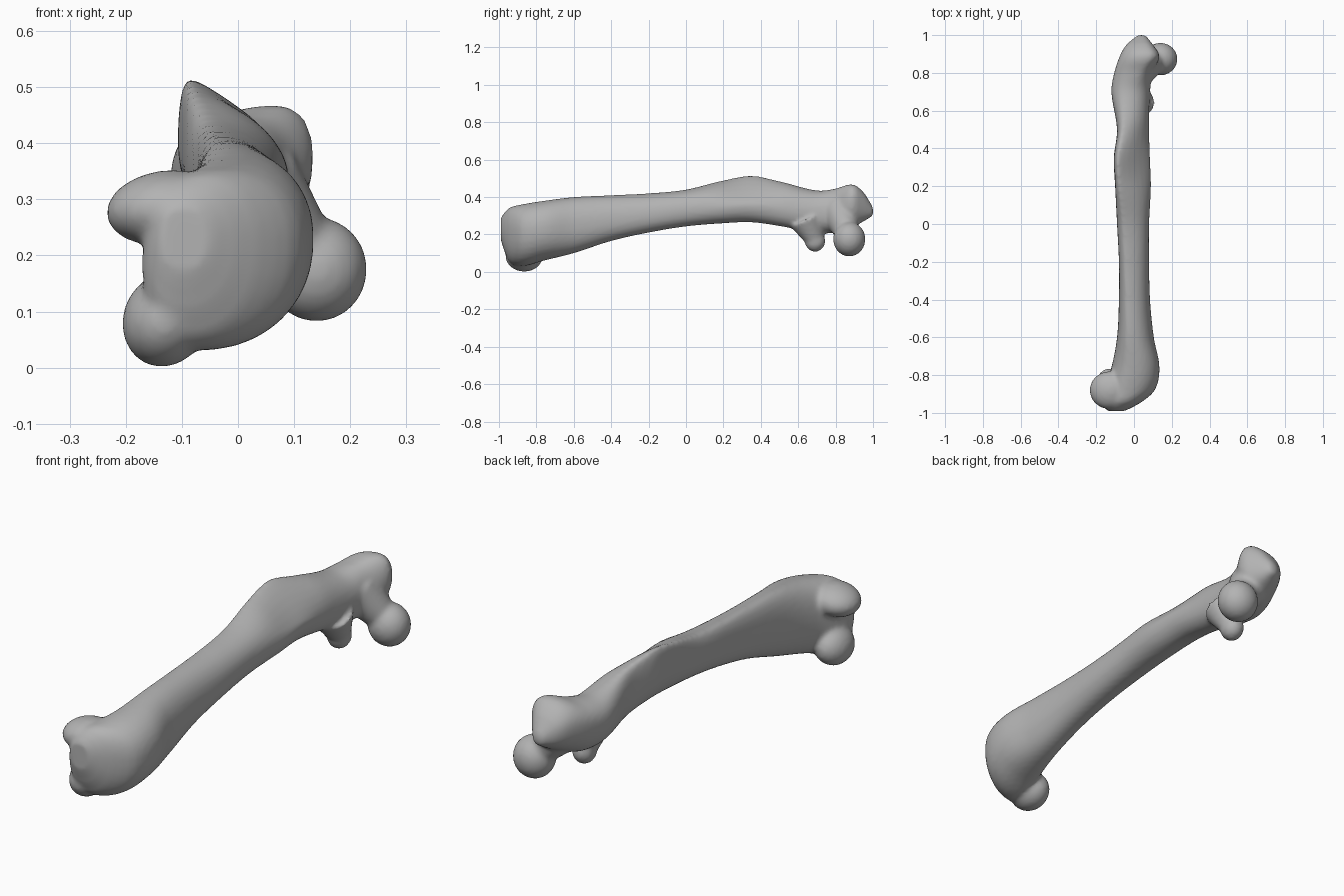
import bpy
import bmesh
import math
from mathutils import Matrix, Vector

cube = bpy.data.objects.get("Cube")
if cube:
    bpy.data.objects.remove(cube, do_unlink=True)

bone_grey = bpy.data.materials.new("bone_grey")
bone_grey.use_nodes = True
colour = (0.45, 0.45, 0.45, 1)
bone_grey.diffuse_color = colour
bone_grey.node_tree.nodes["Principled BSDF"].inputs["Base Color"].default_value = colour

# Shaft stations: y, left x, left z, top x, top z, right x, right z, bottom x, bottom z
STATIONS = [
    (-0.99, -.14, .23, -.10, .29, -.05, .23, -.10, .17),
    (-0.95, -.17, .19, -.07, .34, .03, .22, -.10, .06),
    (-0.88, -.16, .18, -.03, .36, .11, .22, -.07, .03),
    (-0.76, -.12, .20, -.01, .38, .135, .23, -.03, .06),
    (-0.60, -.09, .24, -.02, .40, .105, .24, 0, .10),
    (-0.40, -.08, .28, -.03, .41, .085, .27, 0, .165),
    (-0.20, -.08, .31, -.04, .42, .08, .30, 0, .21),
    (0.00, -.09, .34, -.05, .44, .08, .33, 0, .243),
    (0.20, -.10, .38, -.08, .49, .09, .35, 0, .26),
    (0.35, -.107, .40, -.085, .515, .085, .36, 0, .265),
    (0.50, -.09, .37, -.06, .485, .08, .34, 0, .245),
    (0.70, -.12, .34, -.03, .435, .085, .31, 0, .21),
    (0.80, -.105, .35, .02, .445, .10, .31, 0, .21),
    (0.89, -.075, .36, .07, .468, .135, .38, .03, .24),
    (0.95, -.04, .35, .06, .425, .10, .36, .04, .27),
    (1.00, .02, .32, .04, .345, .06, .32, .04, .30),
]
SIDES = 32


def smooth_station(y):
    """Blend the stations with a cubic curve so the shaft has no kinks."""
    i = max(k for k in range(len(STATIONS) - 1) if STATIONS[k][0] <= y)
    a, b = STATIONS[i], STATIONS[i + 1]
    before, after = STATIONS[max(i - 1, 0)], STATIONS[min(i + 2, len(STATIONS) - 1)]
    step = b[0] - a[0]
    t = (y - a[0]) / step
    values = []
    for p, q, r, s in zip(before[1:], a[1:], b[1:], after[1:]):
        m = (r - p) / (b[0] - before[0]) * step
        n = (s - q) / (after[0] - a[0]) * step
        values.append(q + t * m + t * t * (3 * (r - q) - 2 * m - n)
                      + t ** 3 * (2 * (q - r) + m + n))
    return values


def section(y):
    """Four quarter curves through the left, top, right and bottom points."""
    lx, lz, tx, tz, rx, rz, bx, bz = smooth_station(y)
    ridge = math.exp(-((y - 0.33) / 0.17) ** 2)
    ring = []
    for k in range(SIDES):
        angle = 2 * math.pi * (k + 0.5) / SIDES
        c, s = math.cos(angle), math.sin(angle)
        power = 0.9 + 0.7 * ridge if c > 0 and s > 0 else 0.9
        mid_x, side_z, end_z = (tx, rz if c > 0 else lz, tz) if s > 0 else \
                               (bx, rz if c > 0 else lz, bz)
        end_x = rx if c > 0 else lx
        ring.append(Vector((mid_x + (end_x - mid_x) * abs(c) ** power, y,
                            side_z + (end_z - side_z) * abs(s) ** power)))
    return ring


def add_shaft(bm):
    count = 90
    first, last = STATIONS[0][0], STATIONS[-1][0]
    rings = []
    for k in range(count + 1):
        y = first + (last - first) * min(k / count, 0.9999)
        rings.append([bm.verts.new(p) for p in section(y)])
    for a, b in zip(rings, rings[1:]):
        for k in range(SIDES):
            n = (k + 1) % SIDES
            bm.faces.new((a[k], a[n], b[n], b[k]))
    bm.faces.new(rings[0][::-1])
    bm.faces.new(rings[-1])


def add_ball(bm, centre, radii, tilt=0):
    matrix = (Matrix.Translation(centre) @ Matrix.Rotation(tilt, 4, 'Y')
              @ Matrix.Diagonal((*radii, 1)))
    bmesh.ops.create_icosphere(bm, subdivisions=4, radius=1, matrix=matrix)


def add_neck(bm, start, end, r1, r2):
    start, end = Vector(start), Vector(end)
    axis = end - start
    matrix = (Matrix.Translation((start + end) / 2)
              @ axis.to_track_quat('Z', 'Y').to_matrix().to_4x4())
    bmesh.ops.create_cone(bm, cap_ends=True, segments=32, radius1=r1,
                          radius2=r2, depth=axis.length, matrix=matrix)


bm = bmesh.new()
add_shaft(bm)
# Ball joint and its neck
add_ball(bm, (.14, .873, .175), (.09, .086, .093))
add_neck(bm, (.02, .82, .32), (.12, .865, .20), .10, .062)
# Small knob under the upper shaft
add_ball(bm, (.02, .69, .165), (.05, .055, .058))
add_neck(bm, (.02, .64, .28), (.02, .69, .17), .09, .05)
# Two knuckles at the lower end
add_ball(bm, (-.13, -.88, .285), (.105, .10, .066), math.radians(-8))
add_ball(bm, (-.13, -.865, .085), (.075, .10, .085), math.radians(20))
bmesh.ops.recalc_face_normals(bm, faces=bm.faces)

mesh = bpy.data.meshes.new("thigh_bone")
bm.to_mesh(mesh)
bm.free()
bone = bpy.data.objects.new("thigh_bone", mesh)
bpy.context.collection.objects.link(bone)
mesh.materials.append(bone_grey)

# Fuse the parts into one skin and soften the joins
remesh = bone.modifiers.new("fuse", 'REMESH')
remesh.mode = 'VOXEL'
remesh.voxel_size = 0.01
remesh.use_smooth_shade = True
soften = bone.modifiers.new("soften", 'SMOOTH')
soften.factor = 0.5
soften.iterations = 6
